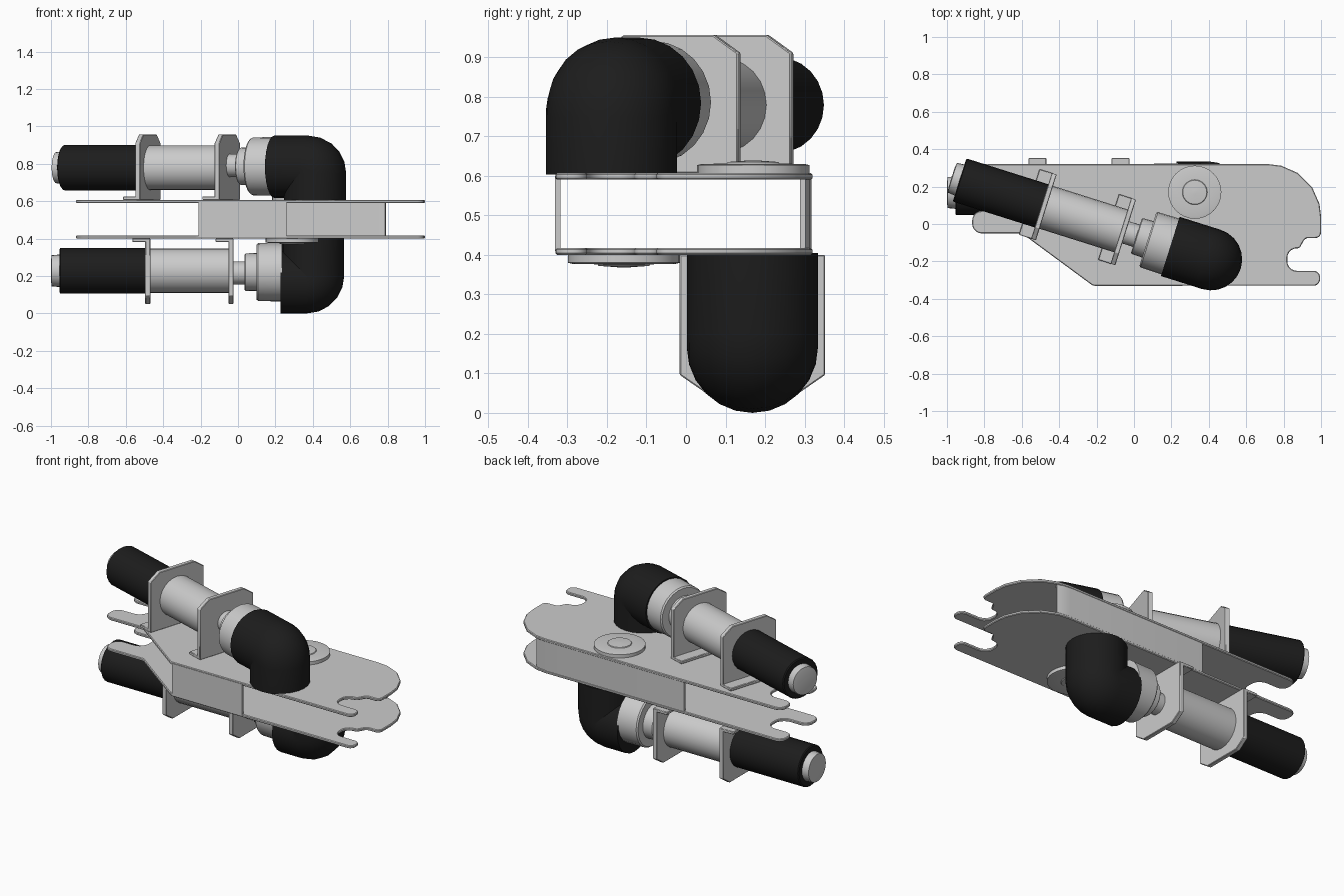
import bpy, bmesh
from math import sin, cos, pi, radians
from mathutils import Matrix, Vector

if "Cube" in bpy.data.objects:
    bpy.data.objects.remove(bpy.data.objects["Cube"])

black = bpy.data.materials.new("black_rubber")
black.diffuse_color = (0.012, 0.012, 0.012, 1)
black.use_nodes = True
black.node_tree.nodes["Principled BSDF"].inputs["Base Color"].default_value = black.diffuse_color


def finish(name, bm, matrix=Matrix(), mat=None, bevel=0):
    bm.transform(matrix)
    bmesh.ops.recalc_face_normals(bm, faces=bm.faces)
    me = bpy.data.meshes.new(name)
    bm.to_mesh(me)
    bm.free()
    ob = bpy.data.objects.new(name, me)
    bpy.context.collection.objects.link(ob)
    if mat:
        me.materials.append(mat)
    if bevel:
        m = ob.modifiers.new("edge", 'BEVEL')
        m.width, m.segments, m.limit_method = bevel, 1, 'ANGLE'
        m.angle_limit = radians(50)
    return ob


def loft(rings):
    """Closed tube through rings of points, capped at both ends."""
    bm = bmesh.new()
    vr = [[bm.verts.new(p) for p in ring] for ring in rings]
    n = len(vr[0])
    for a, b in zip(vr, vr[1:]):
        for i in range(n):
            j = (i + 1) % n
            bm.faces.new((a[i], a[j], b[j], b[i]))
    bm.faces.new(vr[0])
    bm.faces.new(vr[-1])
    return bm


def lathe_x(profile, h, n=24):
    return loft([[(x, r * cos(2 * pi * i / n), h + r * sin(2 * pi * i / n)) for i in range(n)]
                 for x, r in profile])


def lathe_z(profile, n=32):
    return loft([[(r * cos(2 * pi * i / n), r * sin(2 * pi * i / n), z) for i in range(n)]
                 for r, z in profile])


def prism(pts, z0, z1):
    return loft([[(x, y, z) for x, y in pts] for z in (z0, z1)])


def rounded(corners, seg=5):
    """Outline with each (x, y, radius) corner filleted."""
    out = []
    for i, (x, y, r) in enumerate(corners):
        p = Vector((x, y))
        a = (Vector(corners[i - 1][:2]) - p).normalized()
        b = (Vector(corners[(i + 1) % len(corners)][:2]) - p).normalized()
        half = a.angle(b) / 2
        d = r / max(1e-4, abs(sin(half) / cos(half)))
        c = p + (a + b).normalized() * (r / sin(half))
        s, e = p + a * d - c, p + b * d - c
        for k in range(seg + 1):
            v = s.lerp(e, k / seg).normalized() * r
            out.append(tuple(c + v))
    return out


# Forked side plates
outline = rounded([
    (-.22, -.33, .03), (.995, -.33, .035), (.995, -.25, .035), (.82, -.25, .05),
    (.82, -.13, .05), (.885, -.13, .02), (.915, -.075, .03), (1.0, -.075, .03),
    (1.0, .32, .28), (-.865, .32, .045), (-.865, .21, .045), (-.69, .21, .055),
    (-.69, .07, .055), (-.865, .07, .05), (-.865, -.05, .05), (-.6, -.05, .03)])
for nm, z0, z1 in (("lower_plate", .4, .417), ("upper_plate", .59, .607)):
    finish(nm, prism(outline, z0, z1), bevel=.004)

# Webs joining the plates
finish("front_web", prism([(-.21, -.332), (.26, -.332), (.26, -.318), (-.21, -.318)], .41, .6))
finish("rear_web", prism([(-.21, .318), (.71, .318), (.76, .312), (.79, .303),
                          (.785, .289), (.71, .304), (-.21, .304)], .41, .6))

# Pivot bosses on the outer faces
boss = [(.142, -.005), (.142, .02), (.13, .023), (.067, .024), (.064, .028), (.01, .032)]
finish("upper_boss", lathe_z(boss), Matrix.Translation((.325, .17, .607)))
finish("lower_boss", lathe_z(boss), Matrix.Translation((.29, -.157, .4)) @ Matrix.Scale(-1, 4, (0, 0, 1)))


def elbow(h, length, r=.166, cr=.035, n=24, seg=5):
    p = length - r - cr
    path = [(0, h, 0)]
    for k in range(seg + 1):
        a = pi / 2 * k / seg
        path.append((p + cr * sin(a), h - cr + cr * cos(a), a))
    path.append((p + cr, -.004, pi / 2))
    return loft([[(x + r * cos(f) * sin(a), r * sin(f), z + r * cos(f) * cos(a))
                  for f in (2 * pi * i / n for i in range(n))] for x, z, a in path])


def bracket(x, w=.184, top=.349, t=.027):
    face = [(-w, 0), (w, 0), (w, top - .045), (w - .065, top), (-w + .065, top), (-w, top - .045)]
    bm = loft([[(xx, y, z) for y, z in face] for xx in (x - t, x)])
    bmesh.ops.create_cube(bm, size=1, matrix=Matrix.Translation((x - .048, 0, .009))
                          @ Matrix.Diagonal((.096, 2 * w, .018, 1)))
    return bm


def strut(tag, m, elbow_h, elbow_len):
    h = .172
    finish(tag + "_end_cap", lathe_x([(-1.226, .055), (-1.222, .083), (-1.17, .088)], h), m)
    finish(tag + "_grip", lathe_x([(-1.181, .115), (-1.176, .121), (-.7, .121)], h), m, black)
    finish(tag + "_barrel", lathe_x([(-.71, .12), (-.26, .12)], h), m)
    finish(tag + "_rod", lathe_x([(-.27, .062), (-.18, .062)], h + .012), m)
    finish(tag + "_fitting", lathe_x([(-.19, .095), (-.185, .1), (-.126, .102), (-.126, .148),
                                      (-.118, .155), (.01, .157)], h + .007), m)
    finish(tag + "_elbow", elbow(elbow_h, elbow_len), m, black)
    for i, x in enumerate((-.695, -.25)):
        finish(f"{tag}_bracket_{i + 1}", bracket(x), m, bevel=.003)


# Slanted strut on top, straight strut mirrored underneath
strut("upper_strut", Matrix.Translation((.194, -.12, .607)) @ Matrix.Rotation(radians(-17.5), 4, 'Z'),
      .177, .395)
strut("lower_strut", Matrix.Translation((.226, .168, .4)) @ Matrix.Scale(-1, 4, (0, 0, 1)), .234, .342)

# Smooth shading with crisp edges
for ob in bpy.context.collection.objects:
    ob.select_set(True)
    bpy.context.view_layer.objects.active = ob
bpy.ops.object.shade_smooth_by_angle(angle=radians(32))
